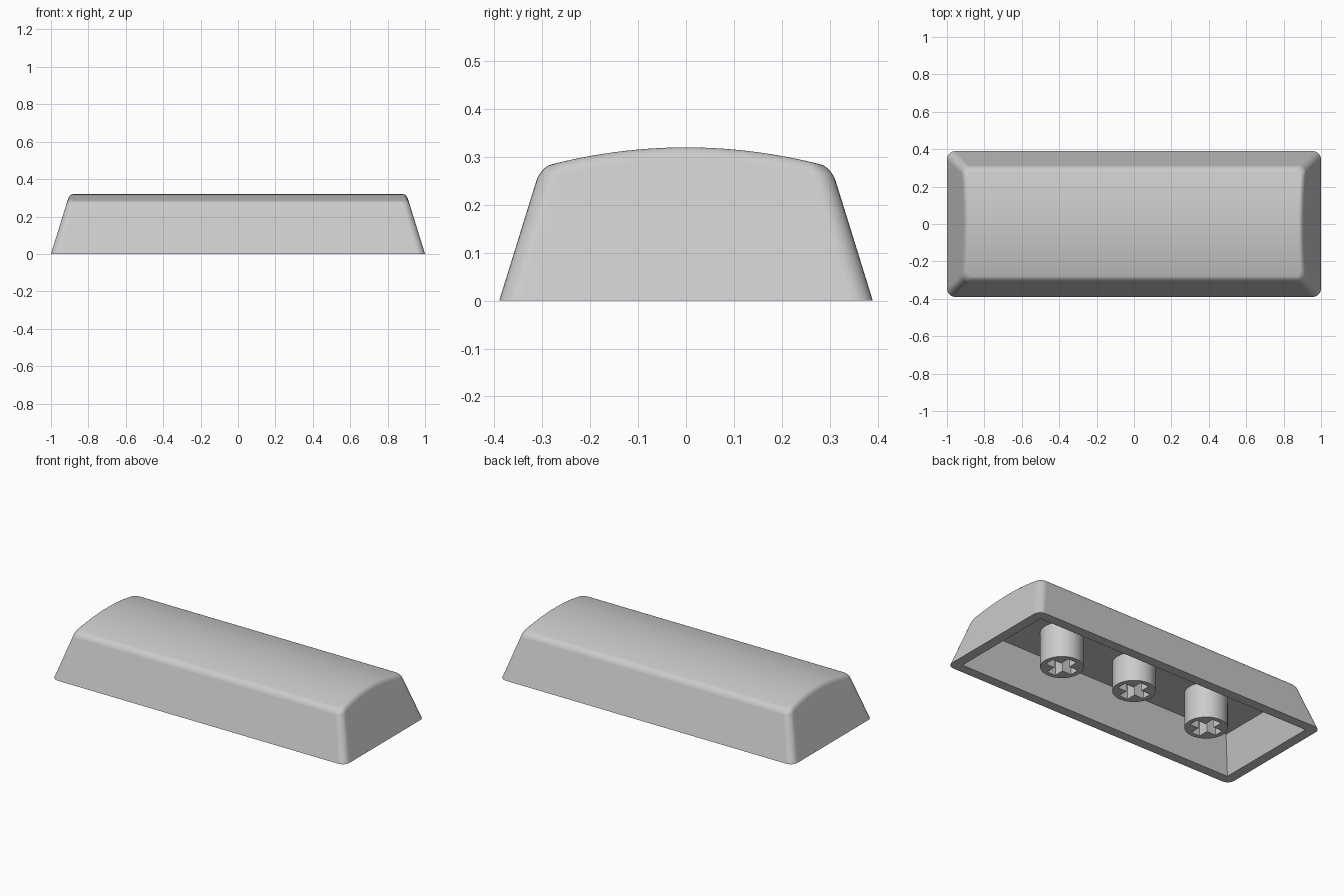
import bpy, bmesh, math

if "Cube" in bpy.data.objects:
    bpy.data.objects.remove(bpy.data.objects["Cube"])

gray = bpy.data.materials.new("light gray plastic")
gray.diffuse_color = (0.6, 0.6, 0.6, 1)
gray.use_nodes = True
gray.node_tree.nodes["Principled BSDF"].inputs["Base Color"].default_value = gray.diffuse_color

SLOPE = 0.31


def crown(y):
    return 0.32 - 0.45 * y * y


def outline(hx, hy, r, corner=6, side=20):
    """Right half of a rounded rectangle, from front to back."""
    pts = []
    for i in range(corner + 1):
        a = math.pi / 2 * (i / corner - 1)
        pts.append((hx - r + r * math.cos(a), -hy + r + r * math.sin(a)))
    for i in range(1, side):
        pts.append((hx, (hy - r) * (2 * i / side - 1)))
    return pts + [(x, -y) for x, y in reversed(pts[:corner + 1])]


def add_loop(bm, pts):
    """Closed loop: right half, then its mirror image."""
    right = [bm.verts.new(p) for p in pts]
    left = [bm.verts.new((-x, y, z)) for x, y, z in reversed(pts)]
    return right + left


def bridge(bm, a, b):
    n = len(a)
    for i in range(n):
        j = (i + 1) % n
        bm.faces.new((a[i], a[j], b[j], b[i]))


def fill_strips(bm, loop):
    n = len(loop)
    for i in range(n // 2 - 1):
        bm.faces.new((loop[i], loop[i + 1], loop[n - 2 - i], loop[n - 1 - i]))


def crowned(drop, inset):
    """Outline lying a fixed distance under the curved top."""
    d = [0.09] * len(outline(1, 0.39, 0.04))
    for _ in range(4):
        pts = []
        for i, di in enumerate(d):
            x, y = outline(1 - di, 0.39 - di, 0.04 - 0.4 * inset)[i]
            z = crown(y) - drop
            pts.append((x, y, z))
            d[i] = SLOPE * z + inset
    return pts


def finish(obj):
    obj.data.materials.append(gray)
    bpy.ops.object.select_all(action='DESELECT')
    obj.select_set(True)
    bpy.context.view_layer.objects.active = obj
    bpy.ops.object.shade_smooth_by_angle(angle=math.radians(32))
    mod = obj.modifiers.new("even normals", 'WEIGHTED_NORMAL')
    mod.keep_sharp = True


def mesh_object(name, bm):
    bmesh.ops.recalc_face_normals(bm, faces=bm.faces[:])
    me = bpy.data.meshes.new(name)
    bm.to_mesh(me)
    bm.free()
    obj = bpy.data.objects.new(name, me)
    bpy.context.collection.objects.link(obj)
    return obj


# Hollow shell: ceiling, cavity, rim, outer walls, rounded edge, crowned top
bm = bmesh.new()
loops = [add_loop(bm, [(x, y, z) for x, y in outline(hx, hy, r)])
         for hx, hy, r, z in ((0.88, 0.27, 0, 0.215), (0.94, 0.33, 0, 0), (1, 0.39, 0.045, 0))]
R = 0.026
for k in range(6):
    a = math.pi / 2 * k / 5
    loops.append(add_loop(bm, crowned(R * (1 - math.sin(a)), 0.75 * R * (1 - math.cos(a)))))
for a, b in zip(loops, loops[1:]):
    bridge(bm, a, b)
fill_strips(bm, loops[0])
fill_strips(bm, loops[-1])
bmesh.ops.remove_doubles(bm, verts=bm.verts[:], dist=1e-5)
finish(mesh_object("shell", bm))


def prism(name, pts, z0, z1):
    bm = bmesh.new()
    face = bm.faces.new([bm.verts.new((x, y, z0)) for x, y in pts])
    top = bmesh.ops.extrude_face_region(bm, geom=[face])['geom']
    bmesh.ops.translate(bm, vec=(0, 0, z1 - z0),
                        verts=[v for v in top if isinstance(v, bmesh.types.BMVert)])
    if not face.is_valid or len(bm.faces) < len(pts) + 2:
        bm.faces.new([v for v in face.verts])
    return mesh_object(name, bm)


# Round stems with a cross-shaped socket
L, W = 0.09, 0.029
quarter = [(L, -W), (L, W), (W, W)]
cross = []
for q in range(4):
    c, s = (1, 0, -1, 0)[q], (0, 1, 0, -1)[q]
    cross += [(c * x - s * y, s * x + c * y) for x, y in quarter]
circle = [(0.118 * math.cos(t * math.pi / 24), 0.118 * math.sin(t * math.pi / 24)) for t in range(48)]

for name, cx, z0 in (("left", -0.512, 0.0), ("middle", 0, 0.04), ("right", 0.512, 0.0)):
    stem = prism(name + "_stem", [(x + cx, y) for x, y in circle], z0, 0.225)
    cutter = prism(name + "_socket_cutter", [(x + cx, y) for x, y in cross], z0 - 0.05, 0.19)
    cutter.hide_render = True
    cutter.hide_set(True)
    cut = stem.modifiers.new("socket", 'BOOLEAN')
    cut.operation = 'DIFFERENCE'
    cut.object = cutter
    cut.solver = 'EXACT'
    bpy.ops.object.select_all(action='DESELECT')
    stem.select_set(True)
    bpy.context.view_layer.objects.active = stem
    bpy.ops.object.modifier_apply(modifier="socket")
    finish(stem)
